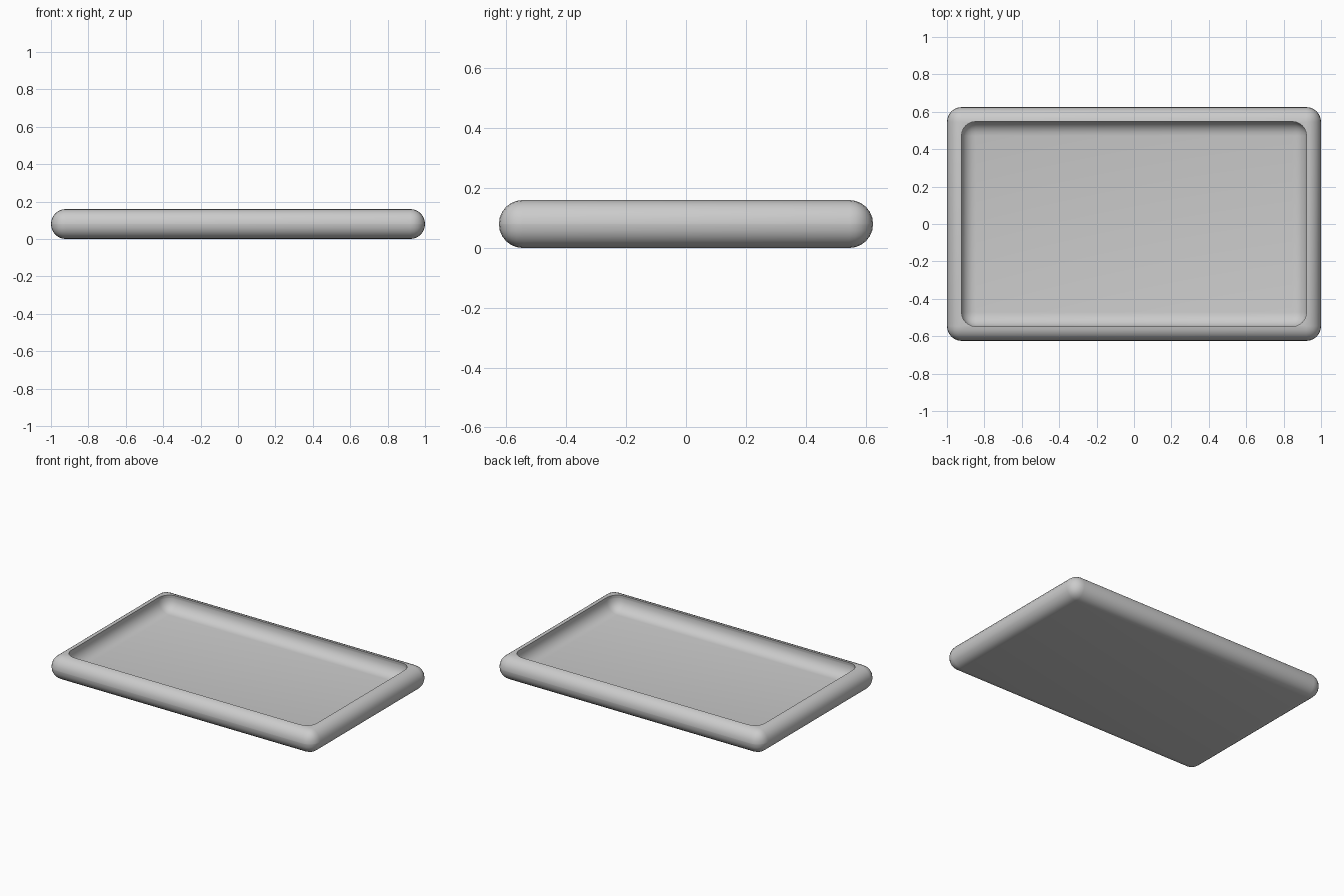
import bpy

if "Cube" in bpy.data.objects:
    bpy.data.objects.remove(bpy.data.objects["Cube"])

def rounded_box(name, size, z, radius, segments=6):
    """Box with every edge and corner rounded, centred at height z."""
    bpy.ops.mesh.primitive_cube_add(size=1, location=(0, 0, z))
    ob = bpy.context.object
    ob.name = name
    ob.scale = size
    bpy.ops.object.transform_apply(location=False, rotation=False, scale=True)
    bev = ob.modifiers.new("round_edges", 'BEVEL')
    bev.width = radius
    bev.segments = segments
    bev.limit_method = 'NONE'
    bpy.ops.object.modifier_apply(modifier=bev.name)
    return ob

# Hollow of the tray, a smaller rounded box that breaks through the top
cutter = rounded_box("hollow_cutter", (1.85, 1.10, 0.16), 0.14, 0.079)
cutter.hide_render = True
cutter.hide_set(True)

# Tray body with fully rounded rim
tray = rounded_box("tray", (2.0, 1.25, 0.16), 0.08, 0.079)
cut = tray.modifiers.new("hollow", 'BOOLEAN')
cut.operation = 'DIFFERENCE'
cut.solver = 'EXACT'
cut.object = cutter
bpy.context.view_layer.objects.active = tray
bpy.ops.object.modifier_apply(modifier=cut.name)
bpy.data.objects.remove(cutter, do_unlink=True)

bpy.ops.object.select_all(action='DESELECT')
tray.select_set(True)
bpy.ops.object.shade_smooth_by_angle()
